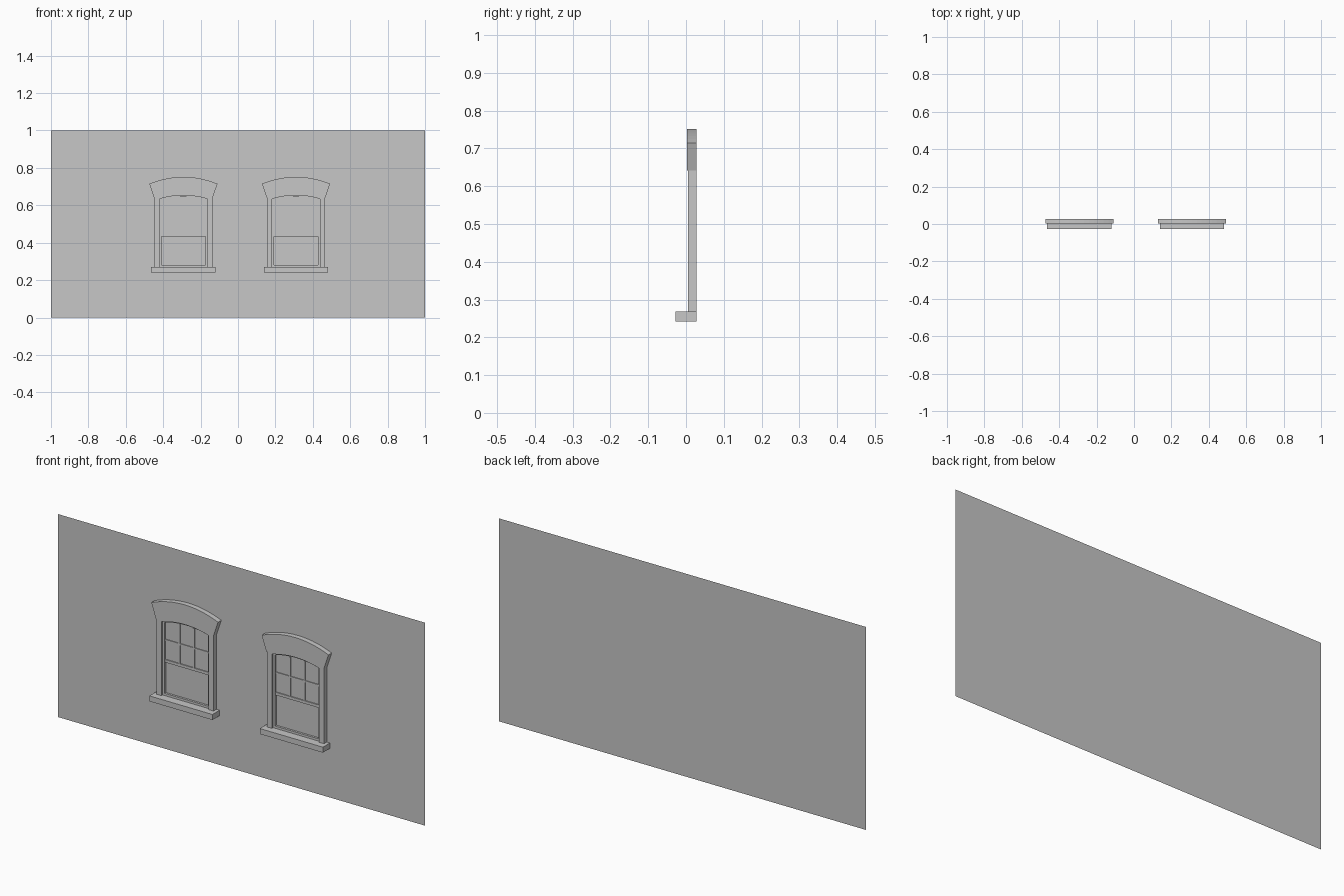
import bpy
import bmesh

cube = bpy.data.objects.get("Cube")
if cube:
    bpy.data.objects.remove(cube, do_unlink=True)

GREY = (0.57, 0.57, 0.57, 1)
grey = bpy.data.materials.new("wall grey")
grey.use_nodes = True
grey.diffuse_color = GREY
grey.node_tree.nodes["Principled BSDF"].inputs["Base Color"].default_value = GREY

WALL_Y = 0.0275
BACK = 0.0272


def prism(name, outline, front, back=BACK, x=0.0):
    """Extrude an (x, z) outline from front to back along y."""
    bm = bmesh.new()
    face = bm.faces.new([bm.verts.new((px, front, pz)) for px, pz in outline])
    if back is not None:
        out = bmesh.ops.extrude_face_region(bm, geom=[face])
        moved = [v for v in out["geom"] if isinstance(v, bmesh.types.BMVert)]
        bmesh.ops.translate(bm, verts=moved, vec=(0, back - front, 0))
        bmesh.ops.recalc_face_normals(bm, faces=bm.faces)
    mesh = bpy.data.meshes.new(name)
    bm.to_mesh(mesh)
    bm.free()
    mesh.materials.append(grey)
    obj = bpy.data.objects.new(name, mesh)
    obj.location.x = x
    bpy.context.collection.objects.link(obj)
    return obj


def rect(x0, x1, z0, z1):
    return [(x0, z0), (x1, z0), (x1, z1), (x0, z1)]


def arch(half, z_end, z_top, steps=14):
    """Shallow arch from left to right."""
    ts = [2 * i / steps - 1 for i in range(steps + 1)]
    return [(half * t, z_end + (z_top - z_end) * (1 - t * t)) for t in ts]


# Wall sheet
prism("wall", rect(-1, 1, 0, 1), WALL_Y, None)

INNER, OUTER = 0.129, 0.155      # jamb edges
STILE = 0.118                    # inner edge of the sash stiles
SILL_TOP, MEET = 0.269, 0.438    # sill top and meeting rail

for side, cx in (("right", -0.292), ("left", 0.31)):
    def part(name, outline, front, back=BACK):
        return prism(f"{side}_window_{name}", outline, front, back, cx)

    # Sill, arched hood and the lintel just below it
    part("sill", rect(-0.172, 0.172, 0.242, SILL_TOP), -0.0275)
    hood = arch(0.182, 0.715, 0.752) + [(0.157, 0.641)]
    hood += arch(INNER, 0.641, 0.655)[::-1] + [(-0.157, 0.641)]
    part("hood", hood, 0.002)
    part("lintel", arch(INNER, 0.65, 0.668) + arch(INNER, 0.634, 0.653)[::-1], 0.005)

    # Jambs and sash stiles, mirrored
    for label, s in (("right", -1), ("left", 1)):
        part(f"{label}_jamb", rect(s * INNER, s * OUTER, SILL_TOP, 0.641), 0.005)
        part(f"{label}_stile", rect(s * STILE, s * INNER, SILL_TOP, 0.645), 0.014)

    # Rails
    top_rail = arch(INNER, 0.638, 0.657) + arch(INNER, 0.627, 0.646)[::-1]
    part("top_rail", top_rail, 0.014)
    part("meeting_rail", rect(-STILE, STILE, MEET - 0.006, MEET + 0.008), 0.016)
    part("bottom_rail", rect(-STILE, STILE, SILL_TOP, 0.28), 0.014)

    # Upper sash bars: three columns by two rows
    for i, bx in enumerate((-STILE / 3, STILE / 3)):
        part(f"upright_bar_{i + 1}", rect(bx - 0.004, bx + 0.004, MEET, 0.64), 0.017)
    part("cross_bar", rect(-STILE, STILE, 0.537, 0.545), 0.017)

    # Glass panes
    part("upper_glass", rect(-STILE, STILE, MEET, 0.645), 0.021)
    part("lower_glass", rect(-STILE, STILE, 0.28, MEET), 0.0245)
